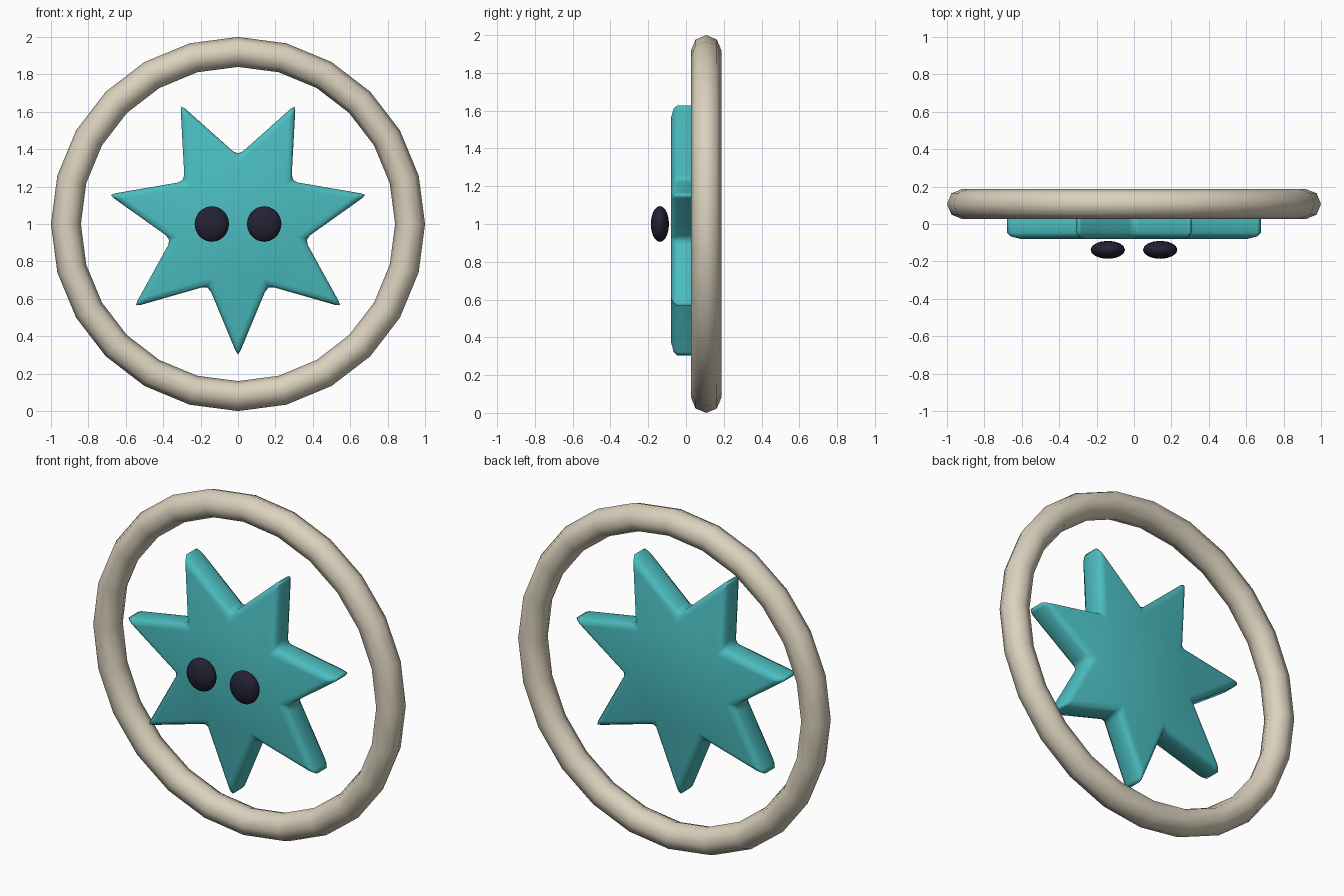
import bpy, bmesh, math

if "Cube" in bpy.data.objects:
    bpy.data.objects.remove(bpy.data.objects["Cube"], do_unlink=True)


def material(name, rgb):
    mat = bpy.data.materials.new(name)
    mat.use_nodes = True
    mat.diffuse_color = (*rgb, 1)
    mat.node_tree.nodes["Principled BSDF"].inputs["Base Color"].default_value = (*rgb, 1)
    return mat


teal = material("teal", (0.07, 0.51, 0.53))
cream = material("cream", (0.71, 0.64, 0.51))
ink = material("dark ink", (0.018, 0.016, 0.033))


def finish(name, mat):
    obj = bpy.context.object
    obj.name = name
    obj.data.materials.append(mat)
    bpy.ops.object.shade_smooth()
    return obj


# Ring standing upright behind the star
bpy.ops.mesh.primitive_torus_add(
    major_segments=24, minor_segments=8, major_radius=0.92, minor_radius=0.08,
    location=(0, 0.107, 1), rotation=(math.pi / 2, 0, 0))
finish("ring", cream)

# Seven-pointed star, one point straight down, extruded and rounded
POINTS, TIP, VALLEY, HALF_DEPTH = 7, 0.71, 0.365, 0.08
bm = bmesh.new()
outline = []
for i in range(POINTS * 2):
    angle = -math.pi / 2 + i * math.pi / POINTS
    r = VALLEY if i % 2 else TIP
    outline.append(bm.verts.new((r * math.cos(angle), -HALF_DEPTH, r * math.sin(angle))))
front = bm.faces.new(outline)
back = bmesh.ops.extrude_face_region(bm, geom=[front], use_keep_orig=True)
bmesh.ops.translate(bm, vec=(0, 2 * HALF_DEPTH, 0),
                    verts=[g for g in back["geom"] if isinstance(g, bmesh.types.BMVert)])
bmesh.ops.recalc_face_normals(bm, faces=bm.faces)
mesh = bpy.data.meshes.new("star")
bm.to_mesh(mesh)
bm.free()
star = bpy.data.objects.new("star", mesh)
star.location.z = 1
bpy.context.collection.objects.link(star)
bpy.ops.object.select_all(action="DESELECT")
star.select_set(True)
bpy.context.view_layer.objects.active = star
finish("star", teal)
bevel = star.modifiers.new("rounding", "BEVEL")
bevel.width = 0.034
bevel.segments = 2
bevel.limit_method = "ANGLE"

# Flattened round eyes in front of the star
for name, x in (("left_eye", 0.14), ("right_eye", -0.14)):
    bpy.ops.mesh.primitive_uv_sphere_add(segments=16, ring_count=10, location=(x, -0.138, 1))
    bpy.context.object.scale = (0.092, 0.048, 0.095)
    finish(name, ink)
